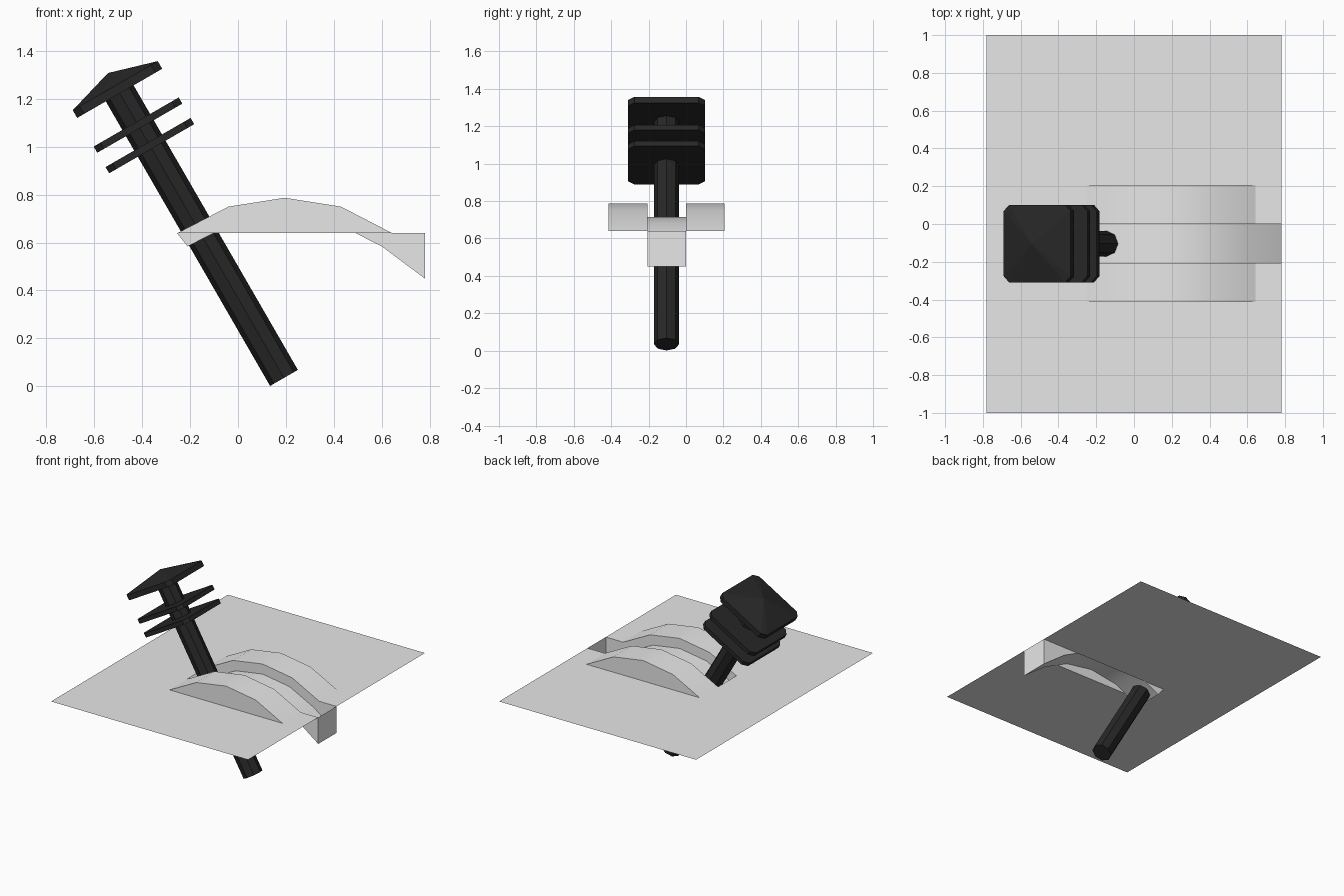
import bpy, bmesh, math
from mathutils import Matrix, Vector

cube = bpy.data.objects.get("Cube")
if cube:
    bpy.data.objects.remove(cube, do_unlink=True)

DECK = 0.64                      # height of the deck sheet
SLOT = (-0.207, 0.0)             # slot limits across the deck
MID_Y = -0.104
MID_X = 0.195                    # middle of the arched cover


def material(name, value):
    mat = bpy.data.materials.new(name)
    mat.use_nodes = True
    colour = (value, value, value, 1)
    mat.diffuse_color = colour
    bsdf = mat.node_tree.nodes["Principled BSDF"]
    bsdf.inputs["Base Color"].default_value = colour
    return mat


grey = material("light grey", 0.8)
black = material("black", 0.02)


def finish(name, bm, mat, smooth=False):
    mesh = bpy.data.meshes.new(name)
    bm.to_mesh(mesh)
    bm.free()
    mesh.materials.append(mat)
    obj = bpy.data.objects.new(name, mesh)
    bpy.context.collection.objects.link(obj)
    if smooth:
        bpy.ops.object.select_all(action="DESELECT")
        obj.select_set(True)
        bpy.context.view_layer.objects.active = obj
        bpy.ops.object.shade_smooth_by_angle(angle=math.radians(30))
    return obj


def face(bm, pts):
    return bm.faces.new([bm.verts.new(p) for p in pts])


def strip(bm, path, y0, y1):
    """Sweep an x-z path across y; faces look up when x increases."""
    rows = [[bm.verts.new((x, y, z)) for x, z in path] for y in (y0, y1)]
    for i in range(len(path) - 1):
        bm.faces.new((rows[0][i], rows[0][i + 1], rows[1][i + 1], rows[1][i]))


def arc(radius, crest):
    """Five-point arch over the slot."""
    angles = [math.radians(17.9 * k) for k in (-2, -1, 0, 1, 2)]
    return [(MID_X + radius * math.sin(a), crest - radius * (1 - math.cos(a)))
            for a in angles]


# Deck: thin sheet with a slot open to its right-hand edge
x_slot, x_edge = -0.255, 0.78
bm = bmesh.new()
outline = [(-x_edge, -1), (x_edge, -1), (x_edge, SLOT[0]), (x_slot, SLOT[0]),
           (x_slot, SLOT[1]), (x_edge, SLOT[1]), (x_edge, 1), (-x_edge, 1)]
face(bm, [(x, y, DECK) for x, y in outline])
finish("deck", bm, grey)

# Arched covers on both sides of the slot
outer = arc(0.765, 0.787)
outer[0], outer[-1] = (outer[0][0], DECK), (outer[-1][0], DECK)
width = SLOT[1] - SLOT[0]
for name, y0 in (("front_arch", SLOT[0] - width), ("back_arch", SLOT[1])):
    bm = bmesh.new()
    strip(bm, outer, y0, y0 + width)
    face(bm, [(x, y0, z) for x, z in reversed(outer)])
    face(bm, [(x, y0 + width, z) for x, z in outer])
    finish(name, bm, grey, True)

# Sunken arched floor in the slot, with its end walls and side walls
inner = arc(0.693, 0.715)
floor = [(x_slot, DECK)] + inner + [(x_edge, 0.45), (x_edge, DECK)]
bm = bmesh.new()
strip(bm, floor, *SLOT)


def deck_crossing(a, b):
    t = (DECK - a[1]) / (b[1] - a[1])
    return (a[0] + t * (b[0] - a[0]), DECK)


left_wall = floor[:2] + [deck_crossing(inner[0], inner[1])]
right_wall = [deck_crossing(inner[3], inner[4])] + floor[5:]
for wall in (left_wall, right_wall):
    for y in SLOT:
        face(bm, [(x, y, z) for x, z in wall])
finish("slot_floor", bm, grey, True)

# Lever: built upright along its axis, then tilted
place = (Matrix.Translation((0.159, MID_Y, 0.092))
         @ Matrix.Rotation(math.radians(-30), 4, "Y"))
LENGTH = 1.372


def lever_part(name, bm):
    bmesh.ops.recalc_face_normals(bm, faces=bm.faces)
    bmesh.ops.transform(bm, matrix=place, verts=bm.verts)
    finish(name, bm, black)


bm = bmesh.new()
bmesh.ops.create_cone(bm, cap_ends=True, segments=8, radius1=0.067,
                      radius2=0.067, depth=LENGTH)
bmesh.ops.translate(bm, vec=(0, 0, LENGTH / 2 - 0.066), verts=bm.verts)
lever_part("lever_shaft", bm)


def plate(name, low, high, apex=None):
    """Square plate with clipped corners, optionally with a peaked top."""
    h, c = 0.205, 0.172
    ring = [(h, -c), (h, c), (c, h), (-c, h), (-h, c), (-h, -c), (-c, -h), (c, -h)]
    bm = bmesh.new()
    base = face(bm, [(x, y, low) for x, y in ring])
    new = bmesh.ops.extrude_face_region(bm, geom=[base], use_keep_orig=True)["geom"]
    bmesh.ops.translate(bm, vec=(0, 0, high - low),
                        verts=[v for v in new if isinstance(v, bmesh.types.BMVert)])
    if apex:
        top = [f for f in new if isinstance(f, bmesh.types.BMFace)]
        peak = bmesh.ops.poke(bm, faces=top)["verts"][0]
        peak.co = Vector((0, 0, apex))
    lever_part(name, bm)


plate("lower_collar", 1.039, 1.069)
plate("upper_collar", 1.138, 1.168)
plate("lever_cap", 1.306, 1.343, 1.404)
